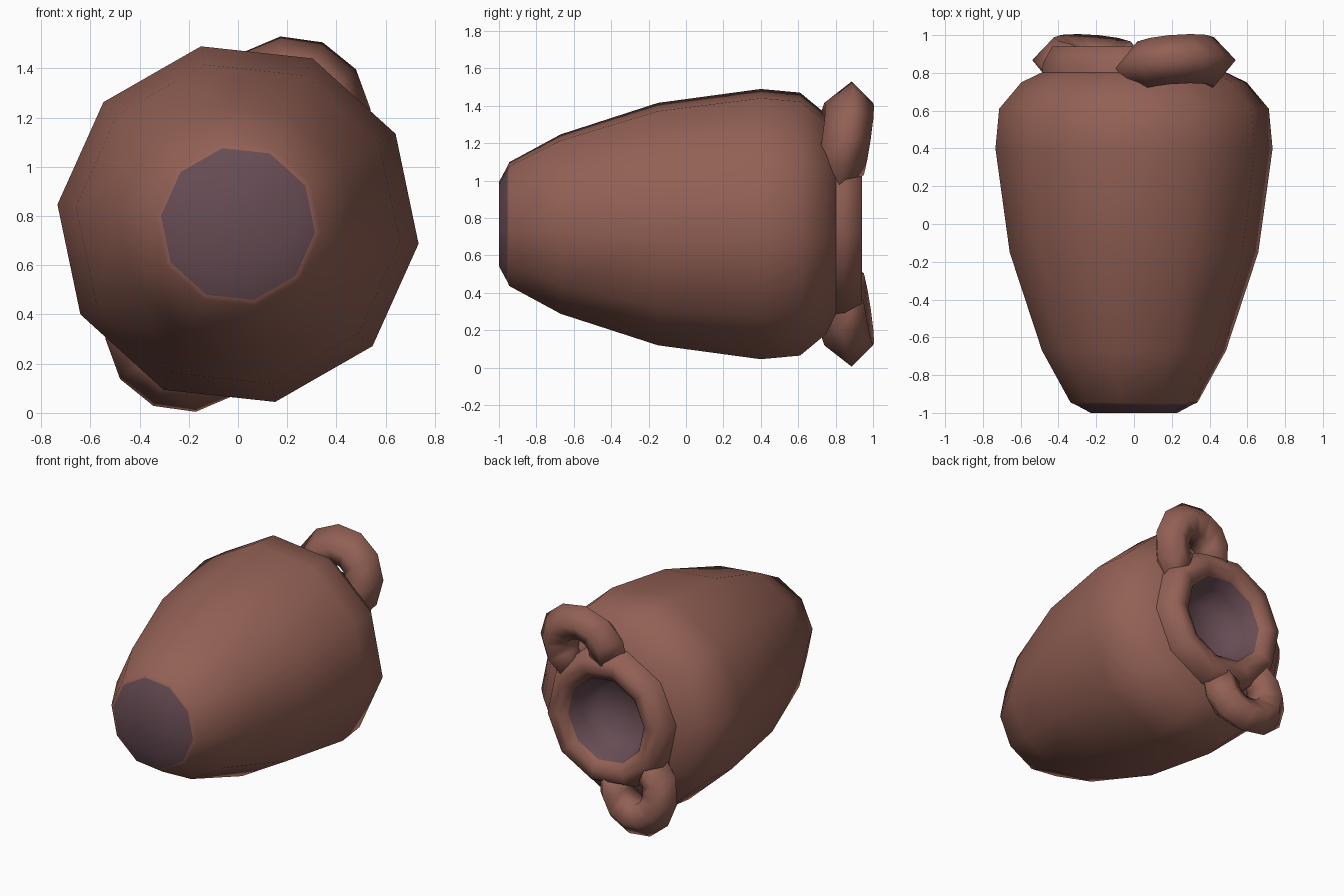
import bpy, bmesh, math
from mathutils import Vector

if "Cube" in bpy.data.objects:
    bpy.data.objects.remove(bpy.data.objects["Cube"])

CZ = 0.767                      # height of the jar's lying axis
SIDES = 10
TURN = math.radians(-6.2)


def material(name, rgb):
    m = bpy.data.materials.new(name)
    m.diffuse_color = (*rgb, 1)
    m.use_nodes = True
    m.node_tree.nodes["Principled BSDF"].inputs["Base Color"].default_value = m.diffuse_color
    return m


clay = material("brown clay", (0.29, 0.118, 0.09))
dark = material("dark plum", (0.135, 0.072, 0.088))


def finish(bm, name, angle):
    bmesh.ops.remove_doubles(bm, verts=bm.verts, dist=1e-5)
    bmesh.ops.recalc_face_normals(bm, faces=bm.faces)
    me = bpy.data.meshes.new(name)
    bm.to_mesh(me)
    bm.free()
    ob = bpy.data.objects.new(name, me)
    bpy.context.collection.objects.link(ob)
    me.materials.append(clay)
    me.materials.append(dark)
    bpy.ops.object.select_all(action='DESELECT')
    ob.select_set(True)
    bpy.context.view_layer.objects.active = ob
    bpy.ops.object.shade_smooth_by_angle(angle=math.radians(angle))
    return ob


def lathe(name, profile, is_dark, angle):
    """Turn a (y, radius) profile round the lying axis; radius 0 closes it."""
    bm = bmesh.new()
    rings = []
    for y, r in profile:
        rings.append([bm.verts.new((r * math.cos(TURN + k * math.tau / SIDES), y,
                                    CZ + r * math.sin(TURN + k * math.tau / SIDES)))
                      for k in range(SIDES)] if r else [bm.verts.new((0, y, CZ))])
    for i, (a, b) in enumerate(zip(rings, rings[1:])):
        for k in range(SIDES):
            n = (k + 1) % SIDES
            if len(a) == 1:
                vs = (a[0], b[k], b[n])
            elif len(b) == 1:
                vs = (a[k], a[n], b[0])
            else:
                vs = (a[k], a[n], b[n], b[k])
            bm.faces.new(vs).material_index = int(i in is_dark)
    return finish(bm, name, angle)


# Jar body with its dark base
lathe("jar_body",
      [(-1.0, 0), (-1.0, 0.23), (-0.955, 0.315), (-0.945, 0.338), (-0.67, 0.49),
       (-0.15, 0.662), (0.4, 0.738), (0.61, 0.718), (0.75, 0.6), (0.805, 0.485)],
      {0, 1}, 65)

# Neck with rounded lip and dark hollow mouth
lathe("jar_neck",
      [(0.79, 0.49), (0.85, 0.485), (0.94, 0.435), (0.94, 0.36), (0.90, 0.30),
       (0.78, 0.28), (0.68, 0.20), (0.65, 0)],
      {4, 5, 6}, 80)


# Ring handles: a ridged section swept along an arc, leaning towards the mouth
def handle(name, direction):
    out = Vector((math.cos(direction), 0, math.sin(direction)))
    side = Vector((-out.z, 0, out.x))
    centre = Vector((0, 0.84, CZ)) + out * 0.49
    section = [(0.325, 0), (0.21, 0.13), (0.09, 0.075), (0.09, -0.075), (0.21, -0.13)]
    bm = bmesh.new()
    rings = []
    for k in range(-4, 5):
        a = math.radians(2.5 + 31 * k)
        rings.append([bm.verts.new(centre + out * (r * math.cos(a)) + side * (r * math.sin(a))
                                   + Vector((0, y + 0.17 * r * math.cos(a), 0)))
                      for r, y in section])
    for a, b in zip(rings, rings[1:]):
        for j in range(5):
            n = (j + 1) % 5
            bm.faces.new((a[j], a[n], b[n], b[j]))
    bm.faces.new(rings[0])
    bm.faces.new(rings[-1])
    finish(bm, name, 85)


handle("upper_handle", math.radians(64))
handle("lower_handle", math.radians(244))
